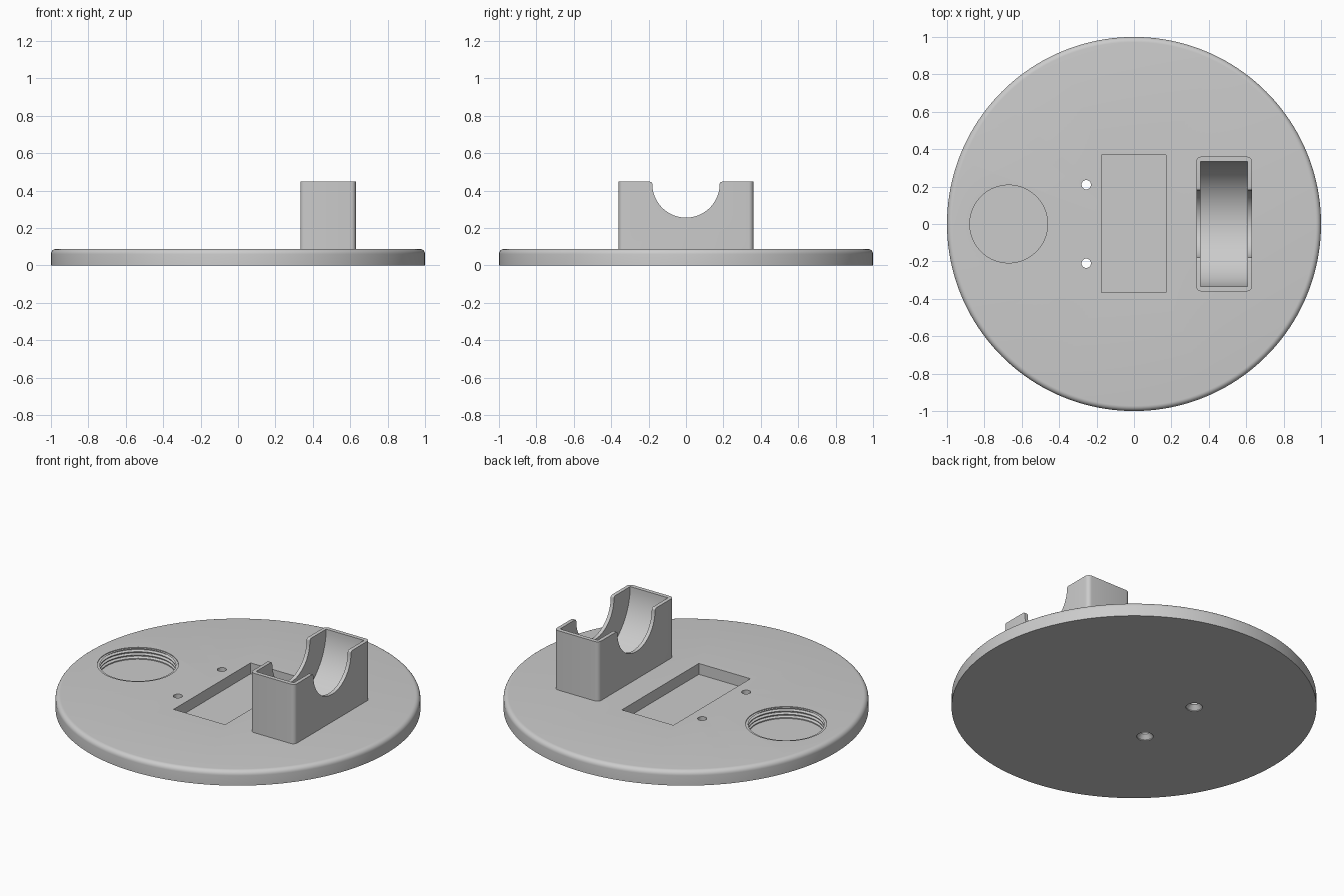
import bpy, bmesh
from math import pi, cos, sin, radians
from mathutils import Vector, Matrix

cube = bpy.data.objects.get("Cube")
if cube:
    bpy.data.objects.remove(cube, do_unlink=True)

grey = bpy.data.materials.new("plain grey")
grey.use_nodes = True
colour = (0.6, 0.6, 0.6, 1)
grey.diffuse_color = colour
grey.node_tree.nodes["Principled BSDF"].inputs["Base Color"].default_value = colour


def finish(name, bm):
    bmesh.ops.remove_doubles(bm, verts=bm.verts, dist=1e-5)
    bmesh.ops.recalc_face_normals(bm, faces=bm.faces)
    mesh = bpy.data.meshes.new(name)
    bm.to_mesh(mesh)
    bm.free()
    mesh.materials.append(grey)
    obj = bpy.data.objects.new(name, mesh)
    bpy.context.collection.objects.link(obj)
    return obj


def lathe(name, profile, x=0, y=0, steps=96):
    """Solid of revolution from (radius, z) points that start and end on the axis."""
    bm = bmesh.new()
    verts = [bm.verts.new((r, 0, z)) for r, z in profile]
    edges = [bm.edges.new(pair) for pair in zip(verts, verts[1:])]
    bmesh.ops.spin(bm, geom=verts + edges, cent=(0, 0, 0), axis=(0, 0, 1),
                   angle=2 * pi, steps=steps)
    bmesh.ops.translate(bm, verts=bm.verts, vec=(x, y, 0))
    return finish(name, bm)


def prism(name, outline, place, depth):
    """Extrude an outline; place turns each outline point into a position."""
    bm = bmesh.new()
    face = bm.faces.new([bm.verts.new(place(a, b)) for a, b in outline])
    new = bmesh.ops.extrude_face_region(bm, geom=[face])["geom"]
    bmesh.ops.translate(bm, vec=depth,
                        verts=[v for v in new if isinstance(v, bmesh.types.BMVert)])
    return finish(name, bm)


def arc(cx, cy, r, start, end, n):
    angles = [radians(start + (end - start) * i / n) for i in range(n + 1)]
    return [(cx + r * cos(t), cy + r * sin(t)) for t in angles]


def cut(obj, cutters):
    for c in cutters:
        mod = obj.modifiers.new(c.name, "BOOLEAN")
        mod.operation, mod.solver, mod.object = "DIFFERENCE", "EXACT", c
    bpy.context.view_layer.update()
    result = obj.evaluated_get(bpy.context.evaluated_depsgraph_get())
    mesh = bpy.data.meshes.new_from_object(result)
    obj.modifiers.clear()
    obj.data = mesh
    for c in cutters:
        bpy.data.objects.remove(c, do_unlink=True)


def smooth(obj):
    bpy.ops.object.select_all(action="DESELECT")
    obj.select_set(True)
    bpy.context.view_layer.objects.active = obj
    bpy.ops.object.shade_smooth_by_angle(angle=radians(30))


# Round base with a rounded upper rim
TOP, FLOOR, RIM = 0.088, 0.022, 0.028
base = lathe("base_plate", [(0, 0), (1, 0)]
             + arc(1 - RIM, TOP - RIM, RIM, 0, 90, 6) + [(0, TOP)], steps=160)

# Threaded round socket
thread = [(0, FLOOR), (0.208, FLOOR)]
for i in range(3):
    z = FLOOR + 0.006 + i * 0.02
    thread += [(0.208, z), (0.222, z + 0.006), (0.222, z + 0.01), (0.208, z + 0.016)]
thread += [(0.222, TOP - 0.004), (0.222, TOP + 0.05), (0, TOP + 0.05)]
socket = lathe("socket_cutter", thread, x=-0.67)

# Rectangular pocket
pocket = prism("pocket_cutter", [(-0.175, -0.365), (0.17, -0.365), (0.17, 0.37), (-0.175, 0.37)],
               lambda a, b: (a, b, FLOOR), (0, 0, 0.2))

# Countersunk screw holes
screws = [lathe("screw_cutter", [(0, -0.02), (0.046, -0.02), (0.046, 0.006), (0.025, 0.03),
                                 (0.025, 0.2), (0, 0.2)], -0.255, side * 0.21, 32)
          for side in (-1, 1)]
cut(base, [socket, pocket] + screws)
smooth(base)

# Holder block with rounded upright corners
X0, X1, Y, H, R = 0.333, 0.63, 0.36, 0.447, 0.025
outline = (arc(X1 - R, Y - R, R, 0, 90, 5) + arc(X0 + R, Y - R, R, 90, 180, 5)
           + arc(X0 + R, R - Y, R, 180, 270, 5) + arc(X1 - R, R - Y, R, 270, 360, 5))
holder = prism("holder_block", outline, lambda a, b: (a, b, TOP - 0.004), (0, 0, H - TOP + 0.004))


def along_x(x):
    return lambda a, b: (x, a, b)


# Wide round trough inside the block
trough = prism("trough_cutter", arc(0, H, 0.335, 180, 360, 48) + [(0.335, 0.6), (-0.335, 0.6)],
               along_x(X0 + 0.022), (X1 - X0 - 0.044, 0, 0))

# Narrower round notch through both side walls, with softened lips
lip = 0.012
notch = (arc(0, H - lip, 0.18, 180, 360, 40) + arc(0.18 + lip, H - lip, lip, 180, 90, 4)[1:]
         + [(0.18 + lip, 0.6), (-0.18 - lip, 0.6)]
         + arc(-0.18 - lip, H - lip, lip, 90, 0, 4)[:-1])
saddle = prism("notch_cutter", notch, along_x(0.2), (0.6, 0, 0))
cut(holder, [trough, saddle])
smooth(holder)
